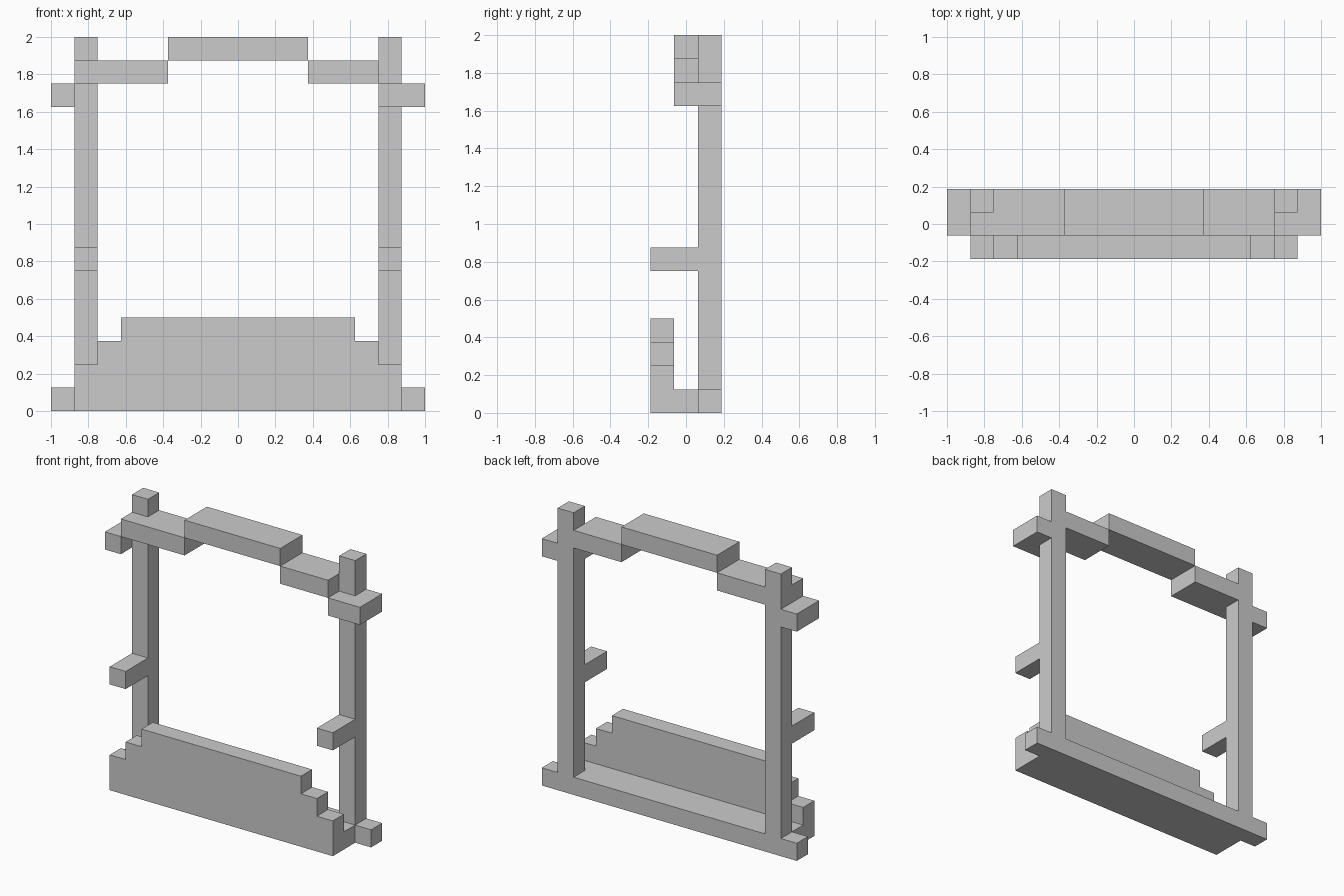
import bpy, bmesh
from mathutils import Vector

if "Cube" in bpy.data.objects:
    bpy.data.objects.remove(bpy.data.objects["Cube"])

U = 0.125                     # grid step of the model
BACK, MID, FRONT, EDGE = 1.5, 0.5, -0.5, -1.5   # depth layers in steps


def prism(name, pts, lo, hi, axis):
    """Extrude a 2D profile (in steps) along axis 'y' (x,z points) or 'z' (x,y points)."""
    def place(p, d):
        return Vector((p[0], d, p[1]) if axis == 'y' else (p[0], p[1], d)) * U
    bm = bmesh.new()
    a = [bm.verts.new(place(p, lo)) for p in pts]
    b = [bm.verts.new(place(p, hi)) for p in pts]
    bm.faces.new(a)
    bm.faces.new(b[::-1])
    for i in range(len(pts)):
        j = (i + 1) % len(pts)
        bm.faces.new((a[i], b[i], b[j], a[j]))
    bmesh.ops.recalc_face_normals(bm, faces=bm.faces)
    mesh = bpy.data.meshes.new(name)
    bm.to_mesh(mesh)
    bm.free()
    obj = bpy.data.objects.new(name, mesh)
    bpy.context.collection.objects.link(obj)
    return obj


def box(name, x0, x1, y0, y1, z0, z1):
    return prism(name, [(x0, y0), (x1, y0), (x1, y1), (x0, y1)], z0, z1, 'z')


# Base: wide rear bar and narrower floor in one T-shaped plan
prism("base", [(-8, BACK), (-8, MID), (-7, MID), (-7, FRONT),
               (7, FRONT), (7, MID), (8, MID), (8, BACK)], 0, 1, 'z')

# Stepped front panel
half = [(7, 0), (7, 2), (6, 2), (6, 3), (5, 3), (5, 4)]
prism("front_panel", half + [(-x, z) for x, z in reversed(half)], EDGE, FRONT, 'y')

# Posts and forward armrests on both sides
for side, s in (("left", -1), ("right", 1)):
    x0, x1 = sorted((6 * s, 7 * s))
    box(side + "_post", x0, x1, MID, BACK, 1, 16)
    box(side + "_armrest", x0, x1, EDGE, MID, 6, 7)

# Crosspieces: the right one wraps in front of its post
box("left_crosspiece", -8, -7, FRONT, BACK, 13, 14)
prism("right_crosspiece", [(6, FRONT), (8, FRONT), (8, BACK),
                           (7, BACK), (7, MID), (6, MID)], 13, 14, 'z')

# Stepped top rail: the left part wraps in front of its post
prism("left_top_rail", [(-7, FRONT), (-3, FRONT), (-3, BACK),
                        (-6, BACK), (-6, MID), (-7, MID)], 14, 15, 'z')
box("right_top_rail", 3, 6, FRONT, BACK, 14, 15)
box("middle_top_rail", -3, 3, FRONT, BACK, 15, 16)
